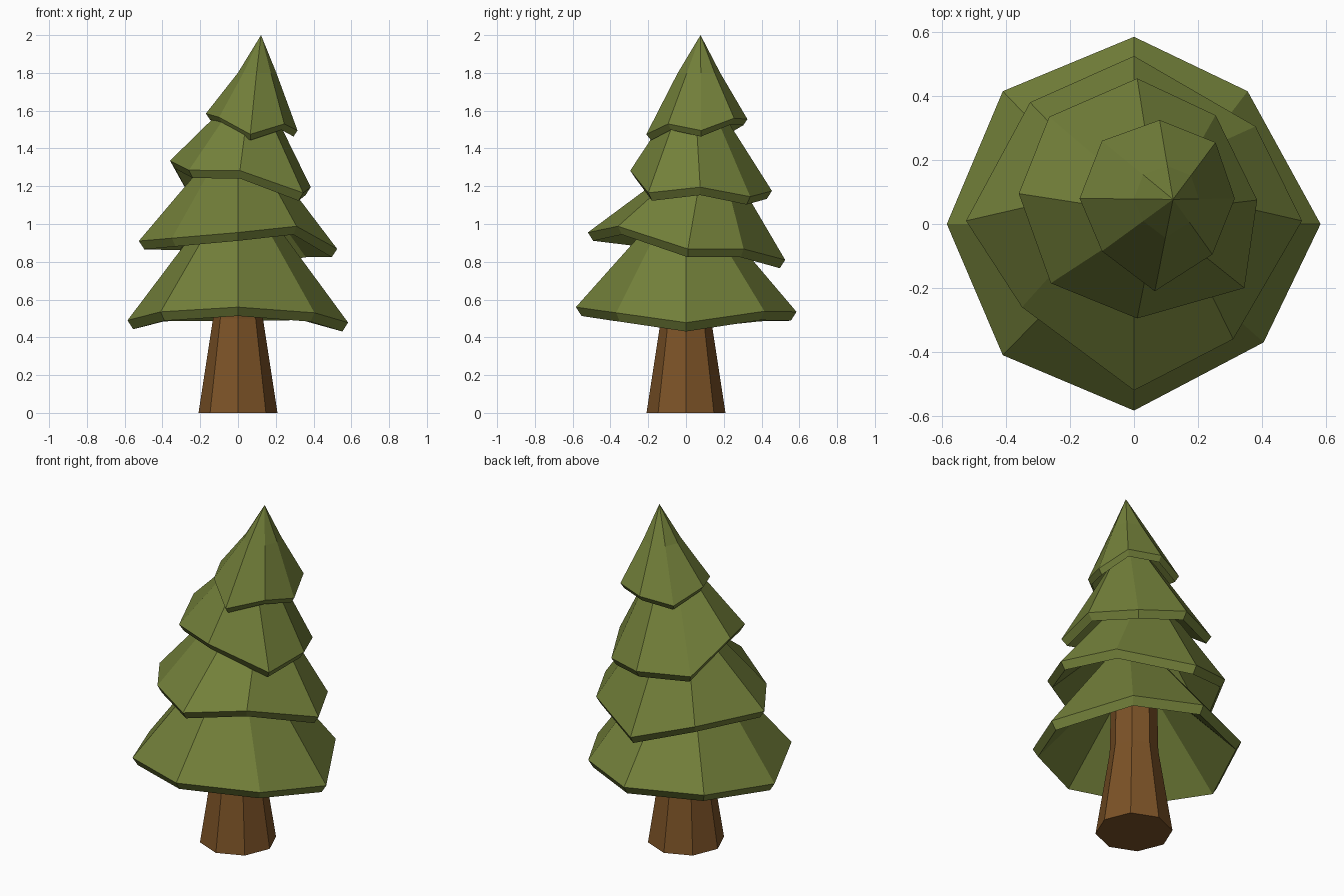
import bpy, bmesh
from math import cos, sin, pi

if "Cube" in bpy.data.objects:
    bpy.data.objects.remove(bpy.data.objects["Cube"])

N = 8


def material(name, rgb):
    m = bpy.data.materials.new(name)
    m.diffuse_color = (*rgb, 1)
    m.use_nodes = True
    m.node_tree.nodes["Principled BSDF"].inputs["Base Color"].default_value = m.diffuse_color
    return m


GREEN = material("needle_green", (0.17, 0.215, 0.042))
BROWN = material("bark_brown", (0.2, 0.085, 0.02))


def ring(cx, cy, z, rx, ry=None):
    ry = rx if ry is None else ry
    return [(cx + rx * cos(2 * pi * i / N), cy + ry * sin(2 * pi * i / N), z)
            for i in range(N)]


def loft(name, rings, mat):
    """Join successive octagonal rings with flat faces and cap both ends."""
    bm = bmesh.new()
    vs = [[bm.verts.new(p) for p in r] for r in rings]
    for a, b in zip(vs, vs[1:]):
        for i in range(N):
            j = (i + 1) % N
            bm.faces.new((a[i], a[j], b[j], b[i]))
    bm.faces.new(vs[0][::-1])
    bm.faces.new(vs[-1])
    bmesh.ops.remove_doubles(bm, verts=bm.verts[:], dist=0.0005)
    bmesh.ops.recalc_face_normals(bm, faces=bm.faces[:])
    me = bpy.data.meshes.new(name)
    bm.to_mesh(me)
    bm.free()
    me.materials.append(mat)
    ob = bpy.data.objects.new(name, me)
    bpy.context.collection.objects.link(ob)
    return ob


def tier(name, rim, top, lip, mid=None):
    """Hollow skirt of branches: inner cone, thick lip, outer cone."""
    cx, cy, z, rx, ry = top
    mx = sum(p[0] for p in rim) / N
    my = sum(p[1] for p in rim) / N
    k = 1 - 0.65 * lip / max(p[0] - mx for p in rim)
    low = [(mx + (x - mx) * k, my + (y - my) * k, h - lip) for x, y, h in rim]
    inner = ring(cx, cy, z - 0.13, max(rx - 0.03, 0.02), max(ry - 0.03, 0.02))
    rings = [inner, low, rim]
    if mid:
        zm, s = mid
        rings.append([(cx + (x - cx) * s, cy + (y - cy) * s, zm) for x, y, _ in rim])
    rings.append(ring(cx, cy, z, rx, ry))
    loft(name, rings, GREEN)


# Trunk: flared foot, straight above
loft("trunk", [ring(0, 0, 0, 0.209), ring(0, 0, 0.5, 0.132), ring(0, 0, 0.86, 0.125)], BROWN)

# Branch tiers: uneven rims counter-clockwise from +x
tier("branches_bottom",
     [(.583, 0, .478), (.355, .415, .538), (0, .585, .535), (-.41, .415, .532),
      (-.585, 0, .49), (-.41, -.41, .535), (0, -.583, .56), (.405, -.37, .53)],
     (0, 0, 1.0, .2, .19), .047)
tier("branches_lower",
     [(.525, .01, .868), (.38, .305, .868), (0, .525, .81), (-.325, .38, .905),
      (-.525, .01, .91), (-.35, -.26, .925), (0, -.52, .955), (.31, -.36, .988)],
     (0, .08, 1.27, .22, .175), .044)
tier("branches_upper",
     [(.385, .075, 1.195), (.255, .34, 1.145), (.01, .455, 1.175), (-.265, .335, 1.17),
      (-.36, .095, 1.335), (-.26, -.185, 1.285), (.01, -.295, 1.283), (.345, -.2, 1.165)],
     (.054, .05, 1.62, .123, .123), .042)
tier("branches_tip",
     [(.315, .08, 1.495), (.255, .255, 1.56), (.08, .325, 1.555), (-.1, .26, 1.52),
      (-.17, .08, 1.585), (-.1, -.085, 1.565), (.065, -.21, 1.475), (.245, -.095, 1.53)],
     (.122, .077, 2.0, 0, 0), .032, mid=(1.8, .42))
